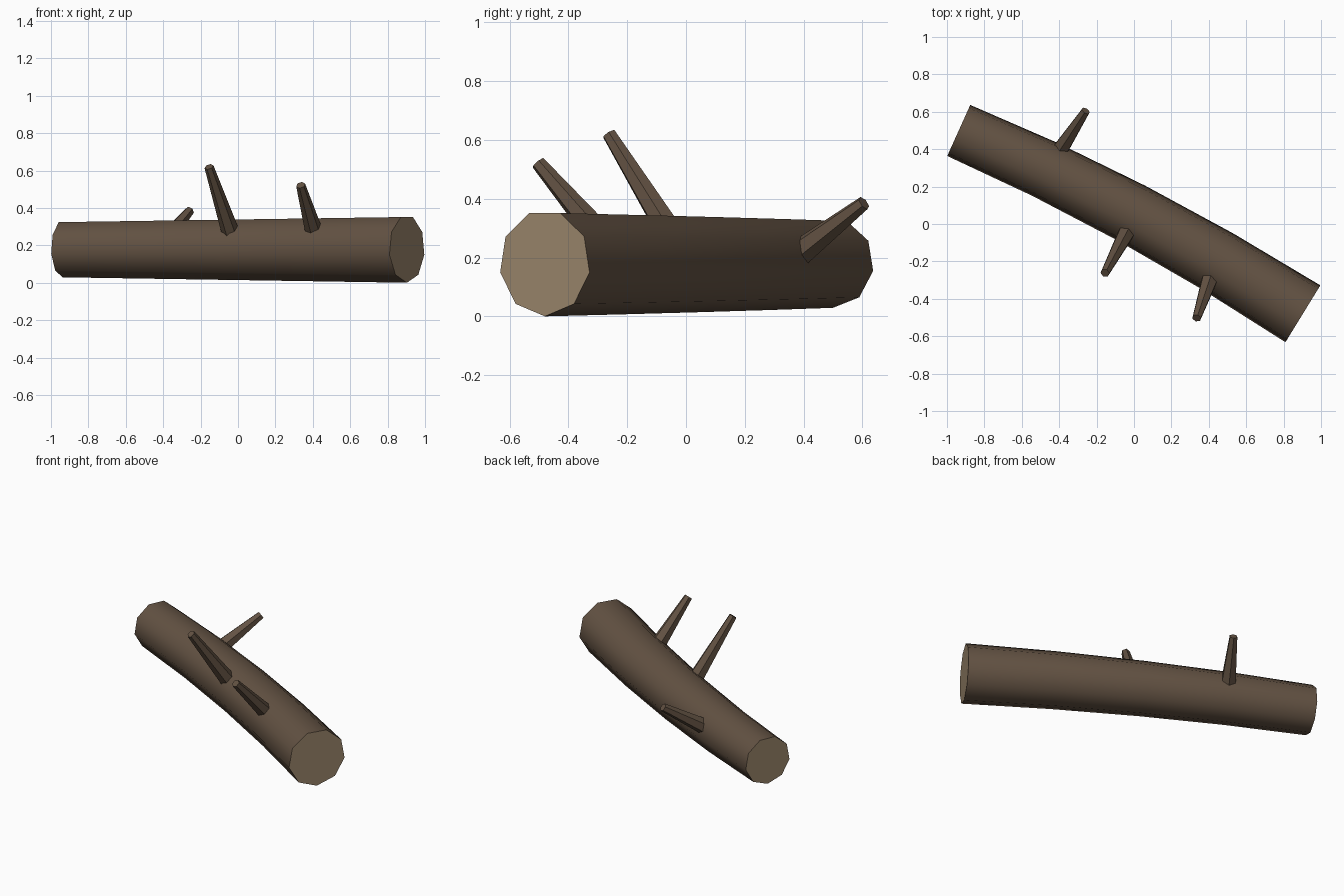
import bpy, bmesh
from math import sin, cos, pi, radians
from mathutils import Vector

if "Cube" in bpy.data.objects:
    bpy.data.objects.remove(bpy.data.objects["Cube"])


def material(name, rgb):
    m = bpy.data.materials.new(name)
    m.diffuse_color = (*rgb, 1)
    m.use_nodes = True
    m.node_tree.nodes["Principled BSDF"].inputs["Base Color"].default_value = m.diffuse_color
    return m


bark = material("bark", (0.125, 0.085, 0.056))
wood = material("cut_wood", (0.33, 0.24, 0.15))


def tube(name, path, radii, tangents, sides, mats):
    """Loft polygon rings along a path, first corner pointing down; cap both ends."""
    bm = bmesh.new()
    rings = []
    for p, r, t in zip(path, radii, tangents):
        t = t.normalized()
        side = t.cross(Vector((0, 0, 1))).normalized()
        up = side.cross(t)
        rings.append([bm.verts.new(p + r * (sin(a) * side - cos(a) * up))
                      for a in (2 * pi * i / sides for i in range(sides))])
    for a, b in zip(rings, rings[1:]):
        for i in range(sides):
            j = (i + 1) % sides
            bm.faces.new((a[i], a[j], b[j], b[i])).smooth = True
    for ring in (rings[0], rings[-1]):
        bm.faces.new(ring).material_index = len(mats) - 1
    bmesh.ops.recalc_face_normals(bm, faces=bm.faces)
    mesh = bpy.data.meshes.new(name)
    bm.to_mesh(mesh)
    bm.free()
    for m in mats:
        mesh.materials.append(m)
    ob = bpy.data.objects.new(name, mesh)
    bpy.context.collection.objects.link(ob)
    bpy.ops.object.select_all(action='DESELECT')
    ob.select_set(True)
    bpy.context.view_layer.objects.active = ob
    bpy.ops.object.shade_smooth_by_angle(angle=radians(50))


# Trunk: gently bowed, tapering nine-sided log with pale cut ends
start, end = Vector((-0.937, 0.50, 0.181)), Vector((0.903, -0.48, 0.181))
bow = Vector((0.0, 0.05, 0.0))
n = 4
path = [start.lerp(end, i / n) + bow * (4 * (i / n) * (1 - i / n)) for i in range(n + 1)]
radii = [0.152 + (0.181 - 0.152) * i / n for i in range(n + 1)]
tangents = [path[min(i + 1, n)] - path[max(i - 1, 0)] for i in range(n + 1)]
tube("log", path, radii, tangents, 9, [bark, wood])

# Broken branch stubs, rooted inside the log
stubs = [
    ((-0.02, -0.008, 0.21), (-0.155, -0.262, 0.62)),
    ((0.42, -0.25, 0.225), (0.335, -0.503, 0.522)),
    ((-0.425, 0.35, 0.187), (-0.258, 0.605, 0.385)),
]
for k, (a, b) in enumerate(stubs, 1):
    a, b = Vector(a), Vector(b)
    tube(f"branch_stub_{k}", [a, b], [0.052, 0.025], [b - a] * 2, 6, [bark])
